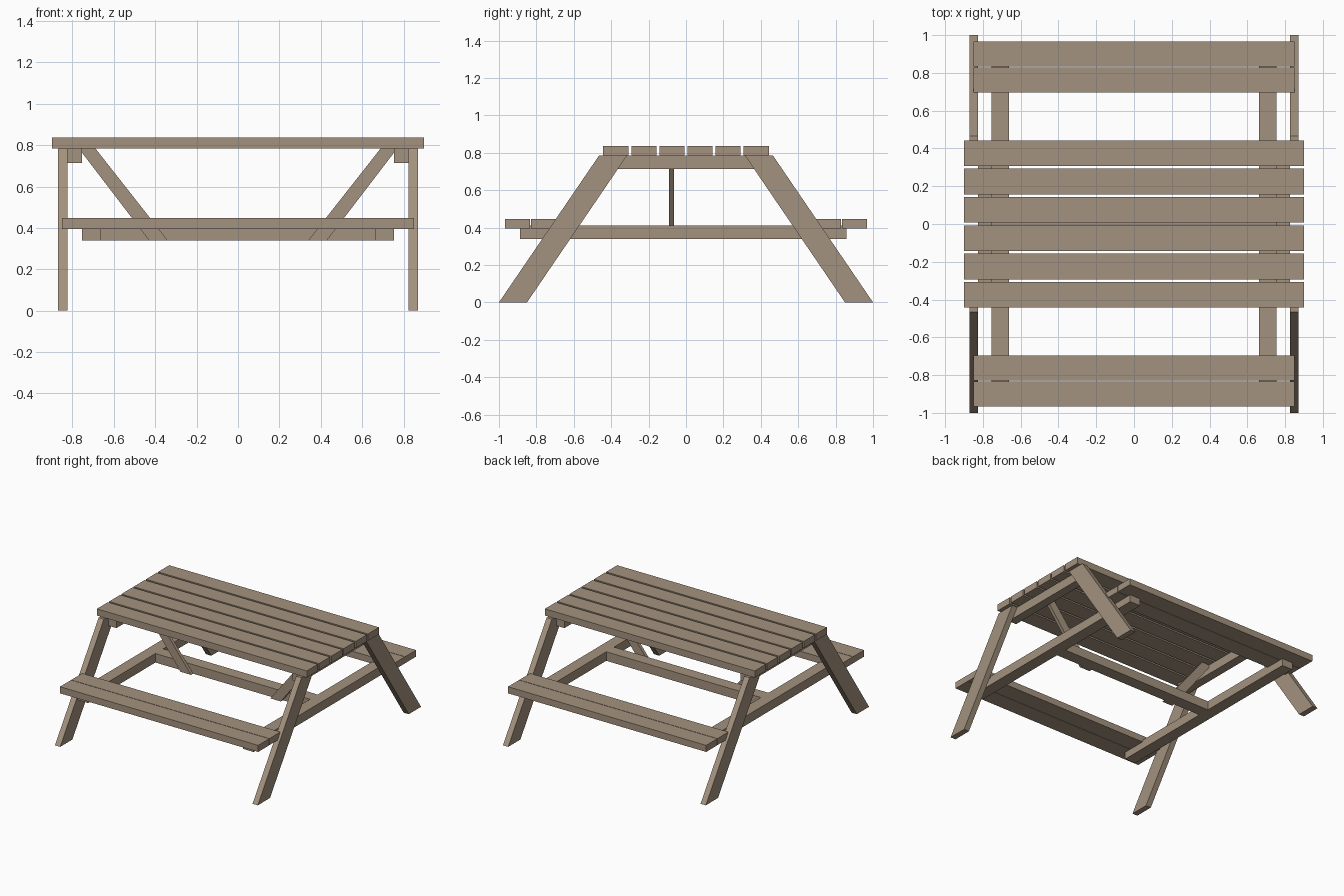
import bpy
import bmesh

cube = bpy.data.objects.get("Cube")
if cube:
    bpy.data.objects.remove(cube, do_unlink=True)

# Single weathered timber colour
wood = bpy.data.materials.new("weathered_wood")
wood.use_nodes = True
colour = (0.37, 0.29, 0.21, 1)
wood.diffuse_color = colour
bsdf = next(n for n in wood.node_tree.nodes if n.type == 'BSDF_PRINCIPLED')
bsdf.inputs["Base Color"].default_value = colour
bsdf.inputs["Roughness"].default_value = 0.8


def board(name, profile, axis, start, end):
    """Extrude a 2D profile along x (profile is y, z) or y (profile is x, z)."""
    bm = bmesh.new()
    if axis == 'x':
        points = [(start, a, z) for a, z in profile]
        offset = (end - start, 0, 0)
    else:
        points = [(a, start, z) for a, z in profile]
        offset = (0, end - start, 0)
    face = bm.faces.new([bm.verts.new(p) for p in points])
    result = bmesh.ops.extrude_face_region(bm, geom=[face])
    moved = [v for v in result["geom"] if isinstance(v, bmesh.types.BMVert)]
    bmesh.ops.translate(bm, verts=moved, vec=offset)
    bmesh.ops.recalc_face_normals(bm, faces=bm.faces[:])
    mesh = bpy.data.meshes.new(name)
    bm.to_mesh(mesh)
    bm.free()
    mesh.materials.append(wood)
    obj = bpy.data.objects.new(name, mesh)
    bpy.context.collection.objects.link(obj)
    return obj


def rect(a0, a1, z0, z1):
    return [(a0, z0), (a1, z0), (a1, z1), (a0, z1)]


PLANK = 0.135

# Tabletop planks
for i in range(6):
    y = (i - 2.5) * 0.15
    board(f"table_plank_{i + 1}", rect(y - PLANK / 2, y + PLANK / 2, 0.785, 0.837),
          'x', -0.9, 0.9)

# Two bench planks on each side
for side, label in ((-1, "front"), (1, "back")):
    for y, part in ((0.762, "inner"), (0.9, "outer")):
        c = side * y
        board(f"{label}_bench_{part}_plank", rect(c - 0.067, c + 0.067, 0.396, 0.447),
              'x', -0.85, 0.85)

# End frames: splayed legs, top cross beam, seat cross beam and diagonal brace
for s, end in ((-1, "right"), (1, "left")):
    for side, label in ((-1, "front"), (1, "back")):
        leg = [(0.85, 0), (1.0, 0), (0.465, 0.785), (0.315, 0.785)]
        board(f"{label}_{end}_leg", [(side * y, z) for y, z in leg],
              'x', s * 0.825, s * 0.87)
    board(f"{end}_top_beam", rect(-0.41, 0.41, 0.714, 0.785), 'x', s * 0.755, s * 0.825)
    board(f"{end}_seat_beam", rect(-0.888, 0.858, 0.34, 0.41), 'x', s * 0.663, s * 0.755)
    brace = [(0.34, 0.34), (0.43, 0.34), (0.755, 0.765), (0.755, 0.785), (0.69, 0.785)]
    board(f"{end}_brace", [(s * x, z) for x, z in brace], 'y', -0.09, -0.065)

# Long stretcher joining the seat beams
board("centre_stretcher", rect(-0.065, 0.03, 0.34, 0.41), 'x', -0.663, 0.663)
